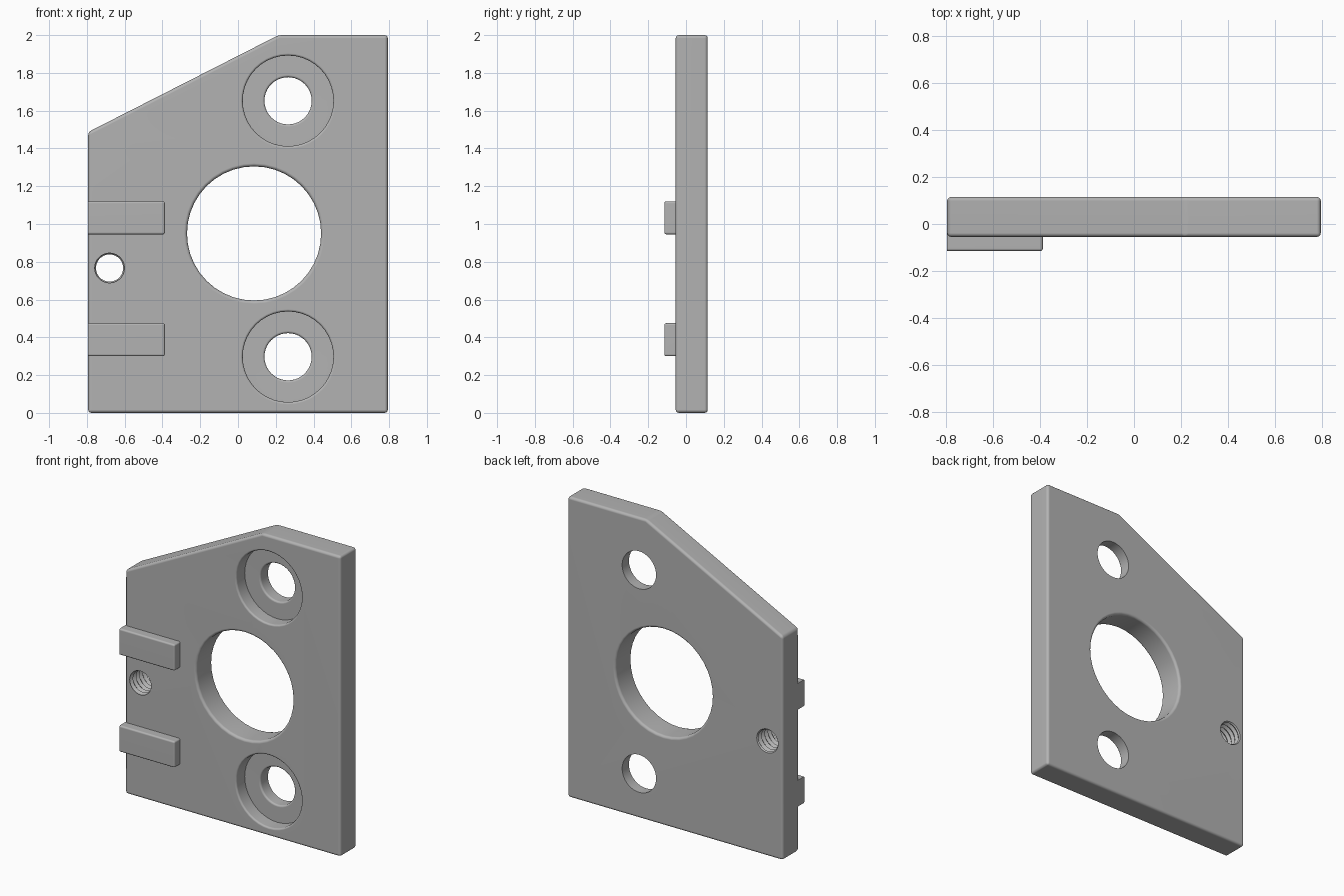
import bpy, bmesh, math
from mathutils import Vector

cube = bpy.data.objects.get("Cube")
if cube:
    bpy.data.objects.remove(cube, do_unlink=True)

HALF_W, FRONT, BACK, LUG_FRONT = 0.793, -0.055, 0.115, -0.115
FILLET = 0.017

grey = bpy.data.materials.new("plain grey")
grey.use_nodes = True
colour = (0.45, 0.45, 0.45, 1)
grey.diffuse_color = colour
grey.node_tree.nodes["Principled BSDF"].inputs["Base Color"].default_value = colour


def finish(name, bm):
    bmesh.ops.recalc_face_normals(bm, faces=bm.faces)
    mesh = bpy.data.meshes.new(name)
    bm.to_mesh(mesh)
    bm.free()
    mesh.materials.append(grey)
    ob = bpy.data.objects.new(name, mesh)
    bpy.context.collection.objects.link(ob)
    return ob


def rounded_slab(name, outline, y0, y1, width, keep=lambda e: True):
    """Extrude an x-z outline along y and round the chosen edges."""
    bm = bmesh.new()
    face = bm.faces.new([bm.verts.new((x, y0, z)) for x, z in outline])
    new = bmesh.ops.extrude_face_region(bm, geom=[face])["geom"]
    verts = [v for v in new if isinstance(v, bmesh.types.BMVert)]
    bmesh.ops.translate(bm, verts=verts, vec=(0, y1 - y0, 0))
    bmesh.ops.bevel(bm, geom=[e for e in bm.edges if keep(e)], offset=width,
                    segments=3, profile=0.5, affect="EDGES")
    return finish(name, bm)


def lathe(name, x, z, profile, sides):
    """Closed solid turned around a y axis; profile is (radius, y) pairs."""
    bm = bmesh.new()
    rings = []
    for r, y in profile:
        angles = [math.tau * i / sides for i in range(sides)]
        rings.append([bm.verts.new((x + r * math.cos(a), y, z + r * math.sin(a)))
                      for a in angles])
    for a, b in zip(rings, rings[1:]):
        for i in range(sides):
            j = (i + 1) % sides
            bm.faces.new((a[i], a[j], b[j], b[i]))
    bm.faces.new(rings[0])
    bm.faces.new(rings[-1])
    ob = finish(name, bm)
    ob.hide_render = True
    return ob


def lip(radius, y, inward, f=FILLET):
    """Rounded mouth of a hole, from the surface y going inward (+1 or -1)."""
    pts = [(radius + f, y - inward * 0.03)]
    for i in range(4):
        a = math.pi / 2 * i / 3
        pts.append((radius + f * (1 - math.sin(a)), y + inward * f * (1 - math.cos(a))))
    return pts


def select_only(ob):
    bpy.ops.object.select_all(action="DESELECT")
    ob.select_set(True)
    bpy.context.view_layer.objects.active = ob


def cut(target, cutter):
    select_only(target)
    mod = target.modifiers.new("cut", "BOOLEAN")
    mod.object, mod.operation, mod.solver = cutter, "DIFFERENCE", "EXACT"
    bpy.ops.object.modifier_apply(modifier=mod.name)
    bpy.data.objects.remove(cutter, do_unlink=True)


# Plate with one sloping shoulder
plate = rounded_slab("mounting_plate",
                     [(-HALF_W, 0), (HALF_W, 0), (HALF_W, 2), (0.215, 2), (-HALF_W, 1.487)],
                     FRONT, BACK, FILLET)

# Large centre opening, rounded on both faces
cut(plate, lathe("centre_cutter", 0.085, 0.95,
                 lip(0.355, FRONT, 1) + lip(0.355, BACK, -1)[::-1], 40))

# Counterbored bolt holes
floor = FRONT + 0.09
for z in (0.297, 1.652):
    bore = lip(0.24, FRONT, 1, 0.012) + [(0.24, floor)]
    hole = lip(0.125, floor, 1, 0.012)[1:] + [(0.125, BACK + 0.03)]
    cut(plate, lathe("bolt_cutter", 0.265, z, bore + hole, 40))

# Threaded hole
pitch = 0.034
thread = []
y = FRONT - pitch * 1.25
while y < BACK + pitch:
    thread += [(0.072, y), (0.086, y + pitch / 2)]
    y += pitch
cut(plate, lathe("thread_cutter", -0.68, 0.767, thread, 28))

# Raised locating lugs, flush with the plate's side
parts = [plate]
for name, z0, z1 in (("lower_lug", 0.3, 0.475), ("upper_lug", 0.945, 1.12)):
    parts.append(rounded_slab(
        name, [(-HALF_W, z0), (-0.387, z0), (-0.387, z1), (-HALF_W, z1)],
        LUG_FRONT, FRONT + 0.03, 0.011,
        lambda e: min(v.co.y for v in e.verts) < FRONT
        and max(v.co.x for v in e.verts) > -0.7))

for ob in parts:
    select_only(ob)
    bpy.ops.object.shade_smooth_by_angle(angle=math.radians(35))
    weighted = ob.modifiers.new("face normals", "WEIGHTED_NORMAL")
    weighted.keep_sharp = True
